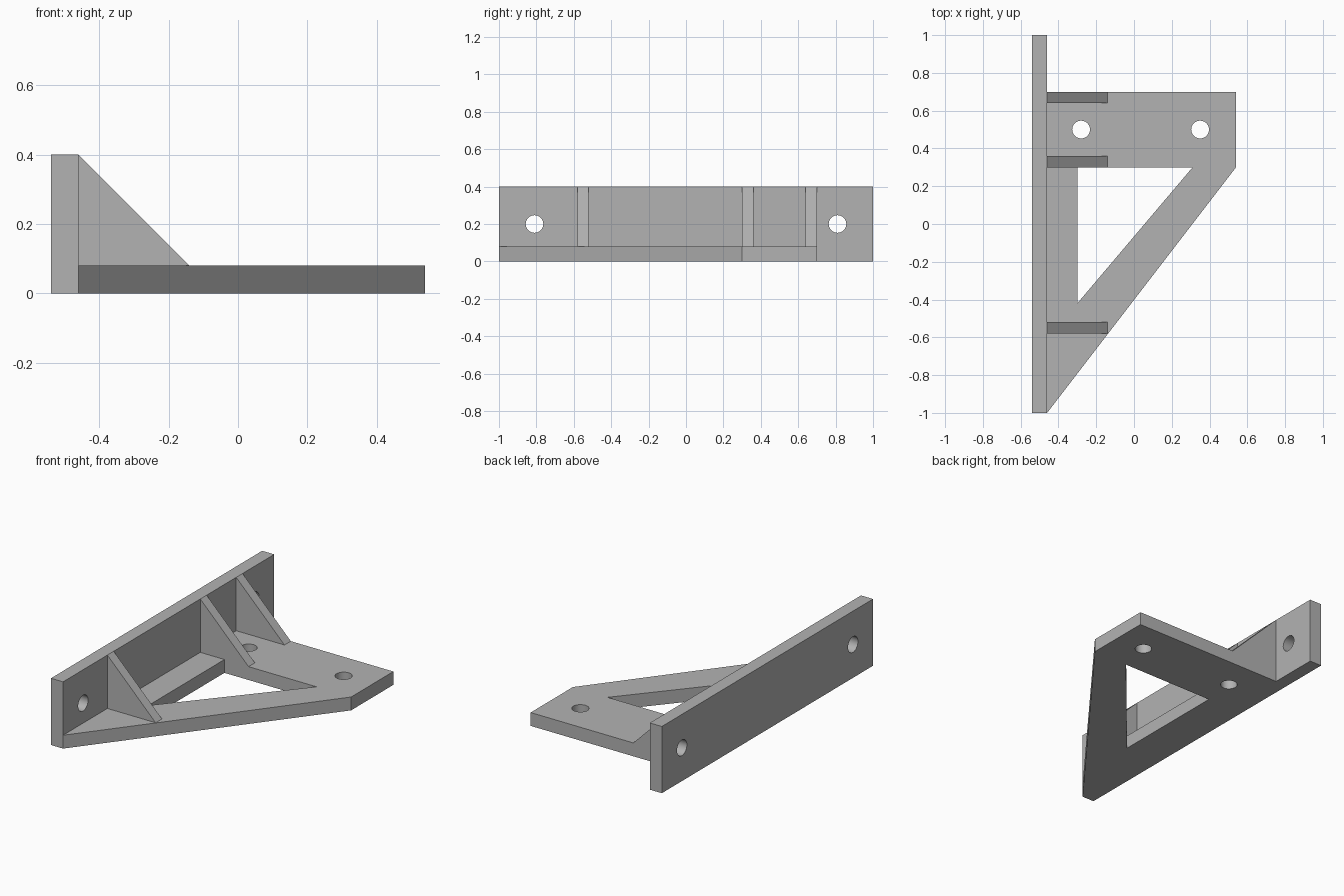
import bpy
import bmesh
from math import cos, sin, pi, radians
from mathutils import Matrix, Vector

cube = bpy.data.objects.get("Cube")
if cube:
    bpy.data.objects.remove(cube, do_unlink=True)

# Single grey finish
grey = bpy.data.materials.new("plain grey")
grey.use_nodes = True
colour = (0.45, 0.45, 0.45, 1)
grey.diffuse_color = colour
grey.node_tree.nodes["Principled BSDF"].inputs["Base Color"].default_value = colour

# Axis layouts: columns are profile u, profile v, extrusion direction
FLAT = Matrix.Identity(3)
FACING_X = Matrix(((0, 0, 1), (1, 0, 0), (0, 1, 0)))
FACING_Y = Matrix(((1, 0, 0), (0, 0, 1), (0, 1, 0)))


def circle(u, v, radius=0.047, sides=40):
    return [(u + radius * cos(2 * pi * i / sides), v + radius * sin(2 * pi * i / sides))
            for i in range(sides)]


def plate(name, axes, start, thickness, outline, *holes):
    """Extrude an outline with optional holes into a solid plate."""
    bm = bmesh.new()
    for loop in (outline, *holes):
        verts = [bm.verts.new(axes @ Vector((u, v, start))) for u, v in loop]
        for a, b in zip(verts, verts[1:] + verts[:1]):
            bm.edges.new((a, b))
    bmesh.ops.triangle_fill(bm, edges=bm.edges[:], use_beauty=True)
    grown = bmesh.ops.extrude_face_region(bm, geom=bm.faces[:], use_keep_orig=True)
    moved = [g for g in grown["geom"] if isinstance(g, bmesh.types.BMVert)]
    bmesh.ops.translate(bm, verts=moved, vec=axes @ Vector((0, 0, thickness)))
    bmesh.ops.recalc_face_normals(bm, faces=bm.faces[:])
    mesh = bpy.data.meshes.new(name)
    bm.to_mesh(mesh)
    bm.free()
    mesh.materials.append(grey)
    obj = bpy.data.objects.new(name, mesh)
    bpy.context.collection.objects.link(obj)
    bpy.ops.object.select_all(action="DESELECT")
    obj.select_set(True)
    bpy.context.view_layer.objects.active = obj
    bpy.ops.object.shade_smooth_by_angle(angle=radians(30))
    return obj


wall_back, wall_front = -0.54, -0.46
height, base_top = 0.4, 0.08

# Upright mounting wall with a bolt hole near each end
plate("mounting_wall", FACING_X, wall_back, wall_front - wall_back,
      [(-1, 0), (1, 0), (1, height), (-1, height)],
      circle(-0.81, 0.2), circle(0.81, 0.2))

# Base shelf with a triangular window and two bolt holes
plate("base_shelf", FLAT, 0, base_top,
      [(wall_front, -1), (0.54, 0.3), (0.54, 0.7), (wall_front, 0.7)],
      [(-0.3, -0.42), (0.31, 0.3), (-0.3, 0.3)],
      circle(-0.28, 0.5), circle(0.35, 0.5))

# Triangular gussets bracing the wall
for name, y in (("front_gusset", -0.58), ("middle_gusset", 0.3), ("back_gusset", 0.64)):
    plate(name, FACING_Y, y, 0.06,
          [(wall_front, base_top), (-0.14, base_top), (wall_front, height)])
